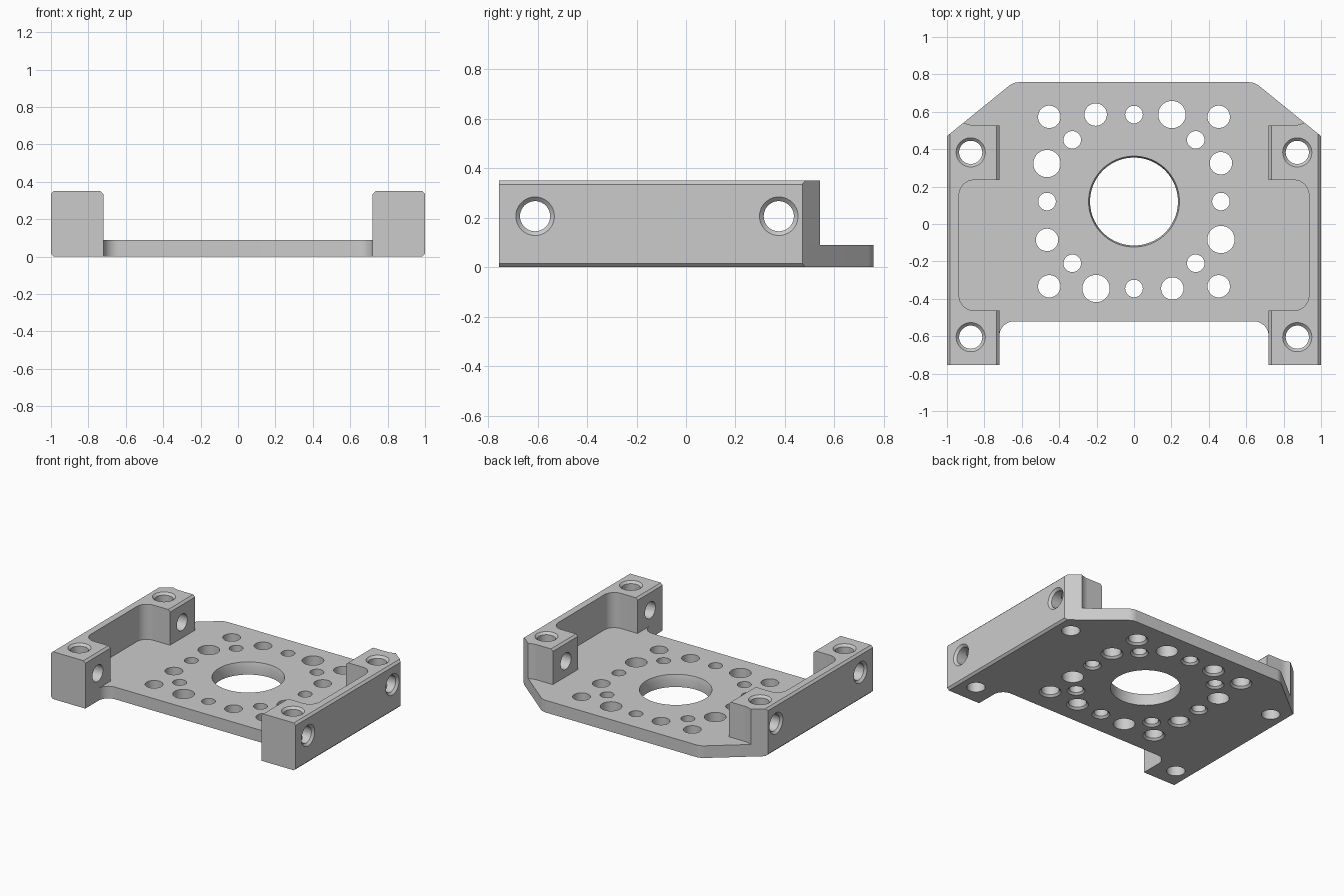
import bpy, bmesh
from math import pi, tan
from mathutils import Matrix, Vector

cube = bpy.data.objects.get("Cube")
if cube:
    bpy.data.objects.remove(cube, do_unlink=True)

GREY = (0.6, 0.6, 0.6, 1)
grey = bpy.data.materials.new("machined_grey")
grey.use_nodes = True
grey.diffuse_color = GREY
grey.node_tree.nodes["Principled BSDF"].inputs["Base Color"].default_value = GREY

PLATE_TOP, RAIL_TOP, CHAMFER = 0.09, 0.35, 0.015


def fillet(points, steps=10):
    """Turn (x, y, radius) corners into a rounded outline."""
    out = []
    for i, (x, y, r) in enumerate(points):
        p = Vector((x, y))
        if not r:
            out.append(p)
            continue
        a = (Vector(points[i - 1][:2]) - p).normalized()
        b = (Vector(points[(i + 1) % len(points)][:2]) - p).normalized()
        reach = r / tan(a.angle(b) / 2)
        centre = p + (a + b).normalized() * (reach ** 2 + r ** 2) ** 0.5
        u, v = p + a * reach - centre, p + b * reach - centre
        out += [centre + u.lerp(v, k / steps).normalized() * r for k in range(steps + 1)]
    return out


def finish(bm, name):
    bmesh.ops.recalc_face_normals(bm, faces=bm.faces)
    mesh = bpy.data.meshes.new(name)
    bm.to_mesh(mesh)
    bm.free()
    mesh.materials.append(grey)
    obj = bpy.data.objects.new(name, mesh)
    bpy.context.collection.objects.link(obj)
    return obj


def prism(name, outline, z0, z1, bevel_lines):
    """Extrude an outline, then chamfer the edges lying on each (x, z) line."""
    bm = bmesh.new()
    face = bm.faces.new([bm.verts.new((p.x, p.y, z0)) for p in outline])
    # Keep the first face as the underside by extruding a closed solid
    new = bmesh.ops.extrude_face_region(bm, geom=[face], use_keep_orig=True)["geom"]
    bmesh.ops.translate(bm, vec=(0, 0, z1 - z0),
                        verts=[g for g in new if isinstance(g, bmesh.types.BMVert)])
    bmesh.ops.recalc_face_normals(bm, faces=bm.faces)
    edges = [e for e in bm.edges if any(
        all(abs(v.co.x - x) < 1e-4 and abs(v.co.z - z) < 1e-4 for v in e.verts)
        for x, z in bevel_lines)]
    bmesh.ops.bevel(bm, geom=edges, offset=CHAMFER, segments=1, affect='EDGES')
    return finish(bm, name)


def add_bore(bm, rings, matrix, sides=40):
    """Add a stepped round plug given as (radius, height) rings."""
    loops = []
    for r, z in rings:
        ring = bmesh.ops.create_circle(bm, segments=sides, radius=r,
                                       matrix=matrix @ Matrix.Translation((0, 0, z)))
        loops.append(ring["verts"])
    for lo, hi in zip(loops, loops[1:]):
        for i in range(sides):
            j = (i + 1) % sides
            bm.faces.new((lo[i], lo[j], hi[j], hi[i]))
    bm.faces.new(loops[0][::-1])
    bm.faces.new(loops[-1])


def combine(target, tool, operation):
    mod = target.modifiers.new(operation.title(), 'BOOLEAN')
    mod.operation, mod.solver, mod.object = operation, 'EXACT', tool
    bpy.context.view_layer.objects.active = target
    bpy.ops.object.modifier_apply(modifier=mod.name)
    bpy.data.objects.remove(tool, do_unlink=True)


# Base plate with clipped back corners and two front feet
half = [(0.72, -0.52, 0.08), (0.72, -0.755, 0), (1, -0.755, 0), (1, 0.47, 0), (0.645, 0.758, 0.09)]
corners = half + [(-x, y, r) for x, y, r in reversed(half)]
bracket = prism("mounting_bracket", fillet(corners), 0, PLATE_TOP, [(1, 0), (-1, 0)])

# Side rails: thin walls joining two mounting blocks
rail = [(0.72, -0.755, 0), (1, -0.755, 0), (1, 0.47, 0), (0.911, 0.5422, 0), (0.87, 0.527, 0.12),
        (0.72, 0.527, 0), (0.72, 0.235, 0), (0.935, 0.235, 0.08),
        (0.935, -0.463, 0.08), (0.72, -0.463, 0)]
for s, side in ((1, "left"), (-1, "right")):
    outline = fillet([(s * x, y, r) for x, y, r in rail])
    part = prism(side + "_rail", outline, PLATE_TOP, RAIL_TOP,
                 [(s, RAIL_TOP), (s * 0.72, RAIL_TOP)])
    combine(bracket, part, 'UNION')

# Vertical bores: centre opening, hole pattern repeated by quarter turns, block holes
bm = bmesh.new()
centre = Matrix.Translation((0, 0.12, 0))
add_bore(bm, [(0.235, -0.1), (0.235, 0.06), (0.243, PLATE_TOP), (0.243, 0.2)], centre, 80)
pattern = [(0, 0.465, 0.047), (0.203, 0.465, 0.073), (-0.205, 0.465, 0.06),
           (0.453, 0.453, 0.06), (0.33, 0.33, 0.047)]
for quarter in range(4):
    for x, y, r in pattern:
        place = centre @ Matrix.Rotation(quarter * pi / 2, 4, 'Z') @ Matrix.Translation((x, y, 0))
        rings = [(r, -0.1), (r, 0.2)]
        if r < 0.07:  # countersunk underneath
            rings = [(r + 0.014, -0.1), (r + 0.014, 0), (r, 0.014), (r, 0.2)]
        add_bore(bm, rings, place)
for s in (1, -1):
    for y in (0.383, -0.605):
        add_bore(bm, [(0.062, -0.1), (0.062, RAIL_TOP - 0.016), (0.078, RAIL_TOP), (0.078, 0.5)],
                 Matrix.Translation((s * 0.873, y, 0)))
combine(bracket, finish(bm, "vertical_bores"), 'DIFFERENCE')

# Cross bores through the blocks, countersunk on the outside
bm = bmesh.new()
for s in (1, -1):
    for y in (0.375, -0.61):
        add_bore(bm, [(0.061, 0.6), (0.061, 0.984), (0.078, 1), (0.078, 1.1)],
                 Matrix.Translation((0, y, 0.206)) @ Matrix.Rotation(s * pi / 2, 4, 'Y'))
combine(bracket, finish(bm, "cross_bores"), 'DIFFERENCE')

# Smooth the bores and fillets, keep machined edges crisp
for obj in bpy.context.selected_objects:
    obj.select_set(False)
bracket.select_set(True)
bpy.context.view_layer.objects.active = bracket
bpy.ops.object.shade_smooth_by_angle(angle=0.5)
